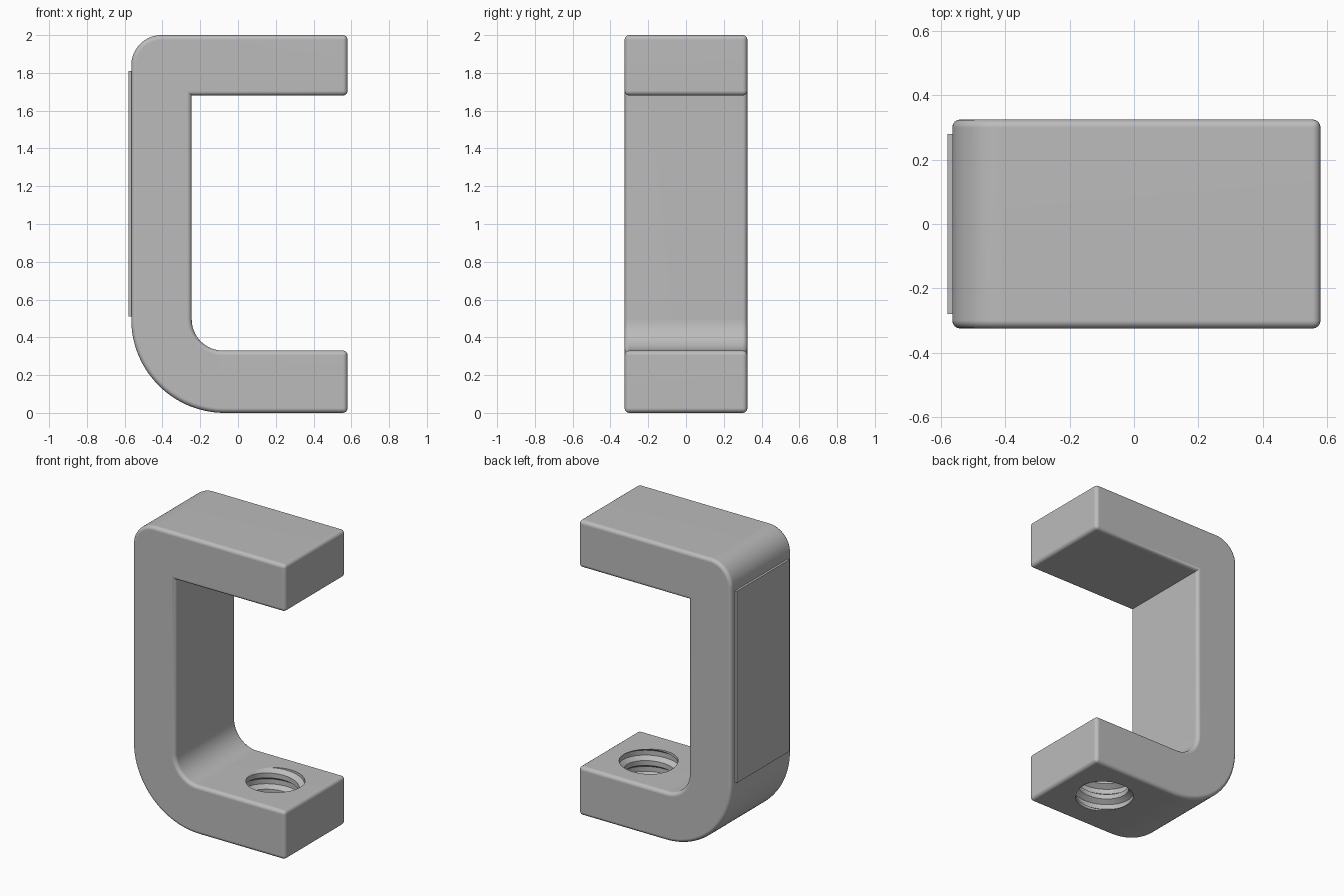
import bpy
import bmesh
import math

cube = bpy.data.objects.get("Cube")
if cube:
    bpy.data.objects.remove(cube, do_unlink=True)

grey = bpy.data.materials.new("plain grey")
grey.use_nodes = True
grey.diffuse_color = (0.5, 0.5, 0.5, 1)
grey.node_tree.nodes["Principled BSDF"].inputs["Base Color"].default_value = (0.5, 0.5, 0.5, 1)

HALF_DEPTH = 0.325
LEFT, RIGHT, INNER = -0.565, 0.58, -0.245
ARM_TOP, ARM_UNDER = 0.33, 1.68


def make_object(name, bm):
    bmesh.ops.recalc_face_normals(bm, faces=bm.faces)
    mesh = bpy.data.meshes.new(name)
    bm.to_mesh(mesh)
    bm.free()
    mesh.materials.append(grey)
    obj = bpy.data.objects.new(name, mesh)
    bpy.context.collection.objects.link(obj)
    return obj


def arc(cx, cz, radius, start, end, steps=20):
    """Points along an arc, angles in degrees."""
    angles = [math.radians(start + (end - start) * i / steps) for i in range(steps + 1)]
    return [(cx + radius * math.cos(a), cz + radius * math.sin(a)) for a in angles]


# Clamp frame: C-shaped outline extruded through its depth
outline = [(RIGHT, 2), (RIGHT, ARM_UNDER), (INNER, ARM_UNDER)]
outline += arc(INNER + 0.165, ARM_TOP + 0.165, 0.165, 180, 270)
outline += [(RIGHT, ARM_TOP), (RIGHT, 0)]
outline += arc(LEFT + 0.495, 0.495, 0.495, 270, 180, 32)
outline += arc(LEFT + 0.16, 1.84, 0.16, 180, 90)

bm = bmesh.new()
face = bm.faces.new([bm.verts.new((x, -HALF_DEPTH, z)) for x, z in outline])
swept = bmesh.ops.extrude_face_region(bm, geom=[face])["geom"]
bmesh.ops.translate(bm, vec=(0, 2 * HALF_DEPTH, 0),
                    verts=[g for g in swept if isinstance(g, bmesh.types.BMVert)])
bmesh.ops.recalc_face_normals(bm, faces=bm.faces)
outer_edges = [e for e in bm.edges if e.calc_face_angle_signed() > math.radians(40)]
bmesh.ops.bevel(bm, geom=outer_edges, offset=0.025, segments=4, profile=0.5,
                affect='EDGES', clamp_overlap=True)
frame = make_object("clamp_frame", bm)

# Threaded cutter: a helical profile that wraps onto itself one turn higher
HOLE_X, PITCH, STEPS, TURNS = 0.26, 0.11, 48, 5
profile = [(0.0, 0.198), (0.3, 0.198), (0.5, 0.165), (0.8, 0.165)]
levels = [(t + h, r) for t in range(TURNS) for h, r in profile]
bm = bmesh.new()
columns = []
for i in range(STEPS):
    a = 2 * math.pi * i / STEPS
    columns.append([bm.verts.new((HOLE_X + r * math.cos(a), r * math.sin(a),
                                  -0.15 + PITCH * (h + i / STEPS))) for h, r in levels])
shift = len(profile)
for i in range(STEPS):
    here = columns[i]
    after = columns[i + 1] if i + 1 < STEPS else columns[0][shift:]
    for j in range(min(len(here), len(after)) - 1):
        a, b, c, d = here[j], after[j], after[j + 1], here[j + 1]
        bm.faces.new((a, b, c))
        bm.faces.new((a, c, d))

# Close both open ends of the cutter with fans to the axis
low = bm.verts.new((HOLE_X, 0, -0.2))
high = bm.verts.new((HOLE_X, 0, 0.6))
for edge in [e for e in bm.edges if e.is_boundary]:
    middle = sum(v.co.z for v in edge.verts) / 2
    bm.faces.new((*edge.verts, low if middle < 0.15 else high))
cutter = make_object("thread_cutter", bm)
cutter.hide_render = True

cut = frame.modifiers.new("threaded hole", 'BOOLEAN')
cut.object = cutter
cut.operation = 'DIFFERENCE'
cut.solver = 'EXACT'
bpy.context.view_layer.objects.active = frame
bpy.ops.object.select_all(action='DESELECT')
frame.select_set(True)
bpy.ops.object.modifier_apply(modifier=cut.name)
bpy.data.objects.remove(cutter, do_unlink=True)

# Smooth the rounded edges while keeping the broad faces flat
bpy.ops.object.shade_smooth_by_angle(angle=math.radians(30))
weighted = frame.modifiers.new("flat broad faces", 'WEIGHTED_NORMAL')
weighted.keep_sharp = True

# Raised plate on the spine
bm = bmesh.new()
bmesh.ops.create_cube(bm, size=1)
bmesh.ops.scale(bm, vec=(0.03, 0.56, 1.3), verts=bm.verts)
bmesh.ops.translate(bm, vec=(-0.565, 0, 1.16), verts=bm.verts)
make_object("spine_plate", bm)
